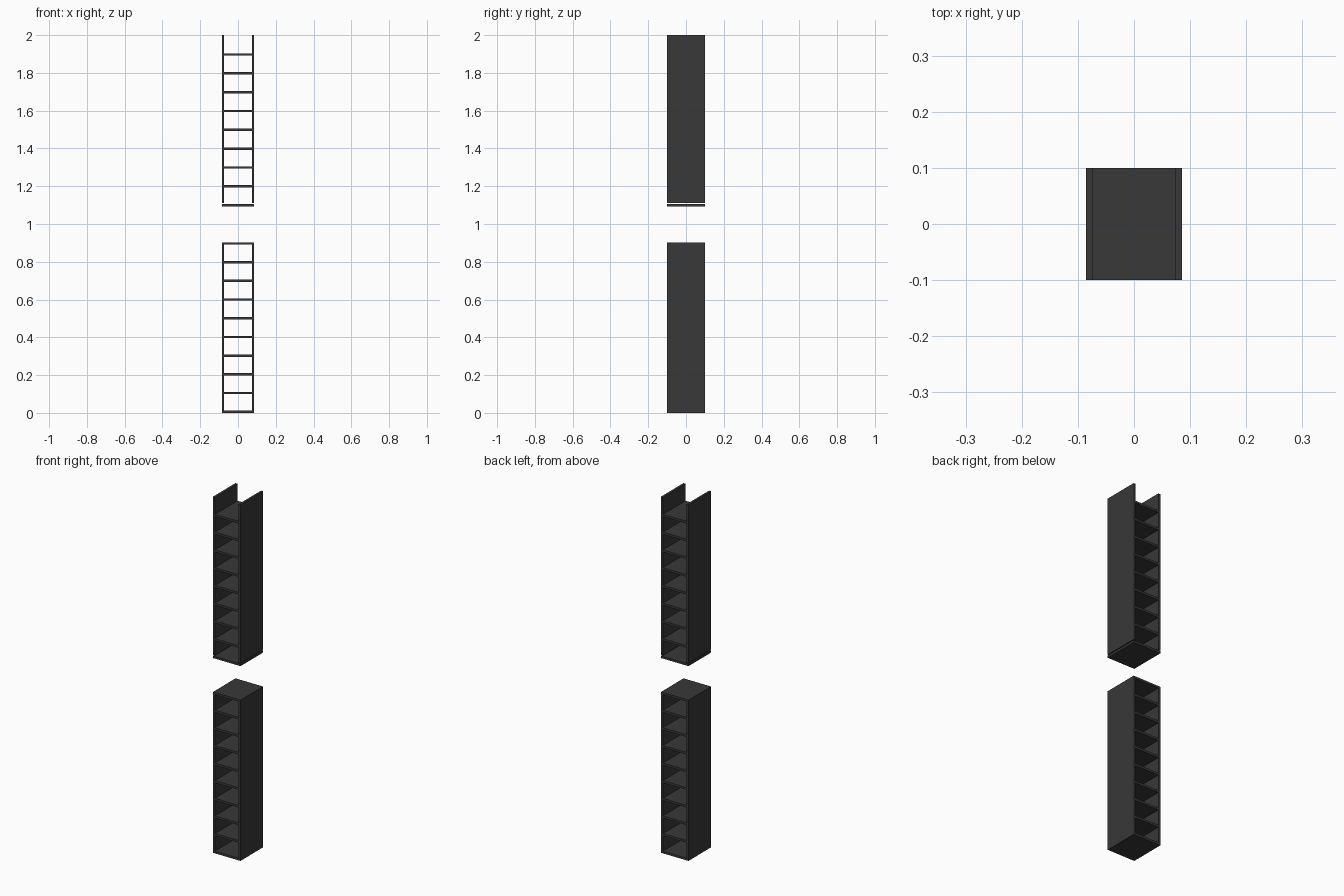
import bpy

if "Cube" in bpy.data.objects:
    bpy.data.objects.remove(bpy.data.objects["Cube"])

W, D, T = 0.171, 0.2, 0.0125   # outer width, depth, board thickness

mat = bpy.data.materials.new("dark_board")
mat.diffuse_color = (0.04, 0.04, 0.04, 1)
mat.use_nodes = True
mat.node_tree.nodes["Principled BSDF"].inputs["Base Color"].default_value = mat.diffuse_color


def board(name, x0, x1, z0, z1):
    bpy.ops.mesh.primitive_cube_add(size=1, location=((x0 + x1) / 2, 0, (z0 + z1) / 2))
    ob = bpy.context.object
    ob.name = name
    ob.scale = (x1 - x0, D, z1 - z0)
    bpy.ops.object.transform_apply(location=False, rotation=False, scale=True)
    ob.data.materials.append(mat)


def sides(name, z0, z1):
    for label, s in (("left", -1), ("right", 1)):
        a, b = sorted((s * W / 2, s * (W / 2 - T)))
        board(f"{name}_{label}_side", a, b, z0, z1)


def shelf(name, z, half):
    board(name, -half, half, z - T / 2, z + T / 2)


INNER = W / 2 - T

# Lower rack: full-width base and top, inner shelves between the sides
shelf("lower_base", T / 2, W / 2)
shelf("lower_top", 0.897, W / 2)
sides("lower", T, 0.897 - T / 2)
for i in range(1, 9):
    shelf(f"lower_shelf_{i}", 0.006 + 0.099 * i, INNER)

# Upper rack: open top, base set a hair below the sides
shelf("upper_base", 1.1, W / 2)
sides("upper", 1.111, 2.0)
for i in range(1, 9):
    shelf(f"upper_shelf_{i}", 1.1 + 0.0997 * i, INNER)
